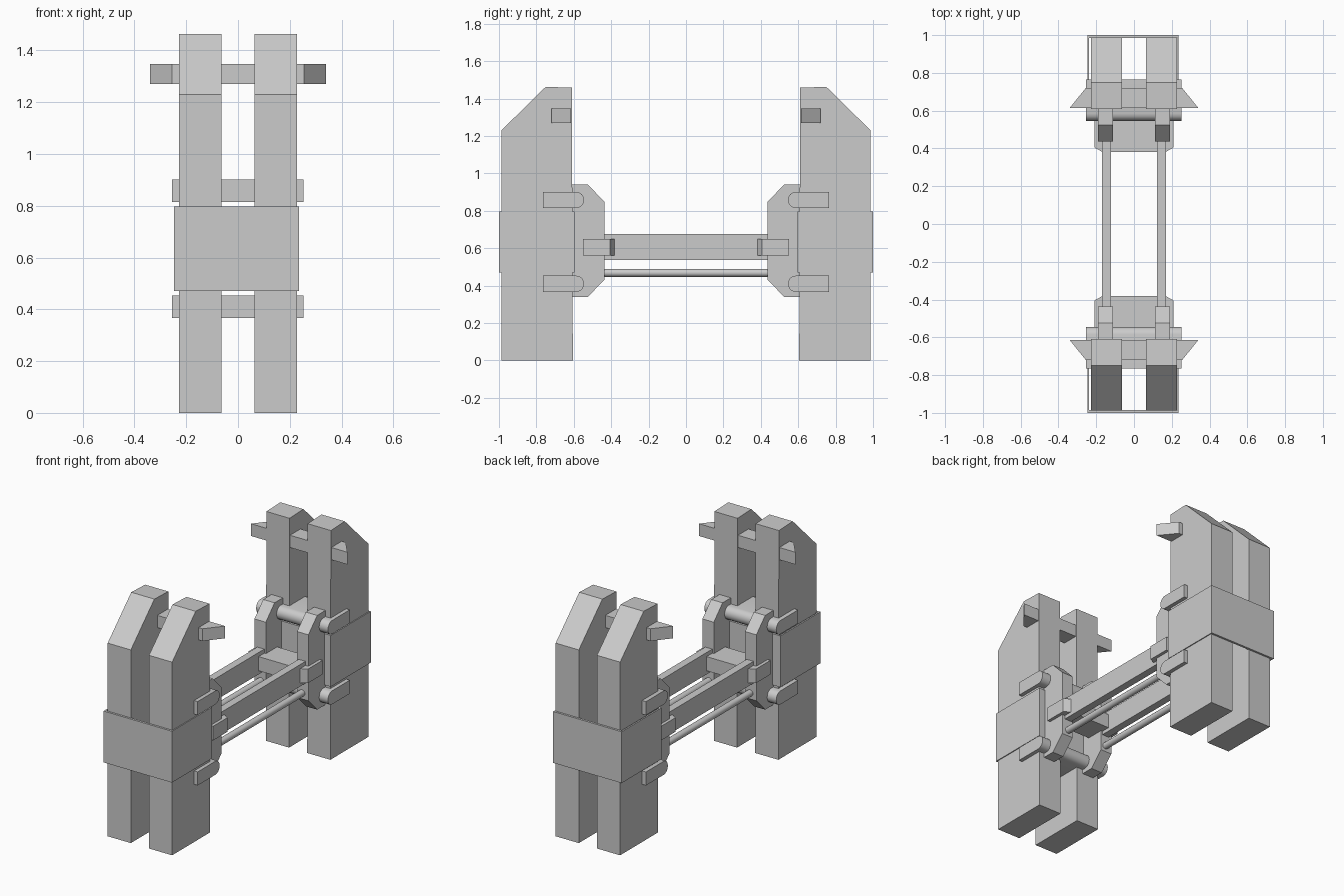
import bpy, bmesh, math

if "Cube" in bpy.data.objects:
    bpy.data.objects.remove(bpy.data.objects["Cube"])

GREY = (0.6, 0.6, 0.6, 1)
grey = bpy.data.materials.new("plain grey")
grey.use_nodes = True
grey.diffuse_color = GREY
grey.node_tree.nodes["Principled BSDF"].inputs["Base Color"].default_value = GREY


def finish(name, bm, smooth=False):
    bmesh.ops.recalc_face_normals(bm, faces=bm.faces)
    mesh = bpy.data.meshes.new(name)
    bm.to_mesh(mesh)
    bm.free()
    mesh.materials.append(grey)
    obj = bpy.data.objects.new(name, mesh)
    bpy.context.collection.objects.link(obj)
    if smooth:
        bpy.ops.object.select_all(action="DESELECT")
        obj.select_set(True)
        bpy.context.view_layer.objects.active = obj
        bpy.ops.object.shade_smooth_by_angle(angle=math.radians(35))
    return obj


def prism(name, profile, lo, hi, place, smooth=False):
    """Extrude a 2D profile from lo to hi; place maps (a, b, depth) to xyz."""
    bm = bmesh.new()
    rings = [[bm.verts.new(place(a, b, d)) for a, b in profile] for d in (lo, hi)]
    n = len(profile)
    bm.faces.new(rings[0])
    bm.faces.new(rings[1])
    for i in range(n):
        j = (i + 1) % n
        bm.faces.new((rings[0][i], rings[0][j], rings[1][j], rings[1][i]))
    return finish(name, bm, smooth)


def rect(a0, a1, b0, b1):
    return [(a0, b0), (a1, b0), (a1, b1), (a0, b1)]


# Outlines: y is measured outwards from the middle
TOWER = [(0.605, 0), (0.987, 0), (0.987, 1.23), (0.75, 1.463), (0.61, 1.458)]
BRACKET = [(0.62, 0.34), (0.525, 0.34), (0.437, 0.43),
           (0.437, 0.85), (0.525, 0.94), (0.62, 0.94)]
BLOCK = [(-0.21, 0.55), (-0.21, 0.405), (-0.165, 0.38),
         (0.165, 0.38), (0.21, 0.405), (0.21, 0.55)]
CLEAT = [(-0.34, 0.615), (0.34, 0.615), (0.255, 0.72), (-0.255, 0.72)]


def bar_outline(z):
    """Square outer end, rounded inner end."""
    arc = [math.radians(90 + 22.5 * i) for i in range(9)]
    return [(0.765, z - 0.043), (0.765, z + 0.043)] + [
        (0.585 + 0.04 * math.cos(t), z + 0.043 * math.sin(t)) for t in arc]


for end, s in (("front", -1), ("back", 1)):
    def side_on(y, z, x, s=s):
        return (x, s * y, z)

    def from_above(x, y, z, s=s):
        return (x, s * y, z)

    for side, k in (("left", 1), ("right", -1)):
        prism(f"{end}_{side}_tower", TOWER, k * 0.064, k * 0.227, side_on)
        prism(f"{end}_{side}_bracket", BRACKET, k * 0.11, k * 0.19, side_on)

    # Hollow band wrapped round each pair of towers
    outer = rect(-0.247, 0.235, 0.597, 1.0)
    inner = rect(-0.237, 0.229, 0.607, 0.985)
    bm = bmesh.new()
    loops = [[bm.verts.new(from_above(x, y, z)) for x, y in ring]
             for ring, z in ((outer, 0.47), (outer, 0.797), (inner, 0.797), (inner, 0.47))]
    for i in range(4):
        a, b = loops[i], loops[(i + 1) % 4]
        for j in range(4):
            m = (j + 1) % 4
            bm.faces.new((a[j], a[m], b[m], b[j]))
    finish(f"{end}_band", bm)

    # Cross pieces
    prism(f"{end}_upper_bar", bar_outline(0.858), -0.254, 0.252, side_on, True)
    prism(f"{end}_lower_bar", bar_outline(0.41), -0.254, 0.252, side_on, True)
    prism(f"{end}_cross_block", BLOCK, 0.56, 0.65, from_above)
    prism(f"{end}_cleat", CLEAT, 1.27, 1.348, from_above)

# Rails and round rods joining both ends
for side, k in (("left", 1), ("right", -1)):
    prism(f"{side}_rail", rect(k * 0.121, k * 0.17, 0.537, 0.676), -0.45, 0.45,
          lambda x, z, y: (x, y, z))
    circle = [(k * 0.145 + 0.021 * math.cos(math.tau * i / 20),
               0.468 + 0.021 * math.sin(math.tau * i / 20)) for i in range(20)]
    prism(f"{side}_rod", circle, -0.45, 0.45, lambda x, z, y: (x, y, z), True)
